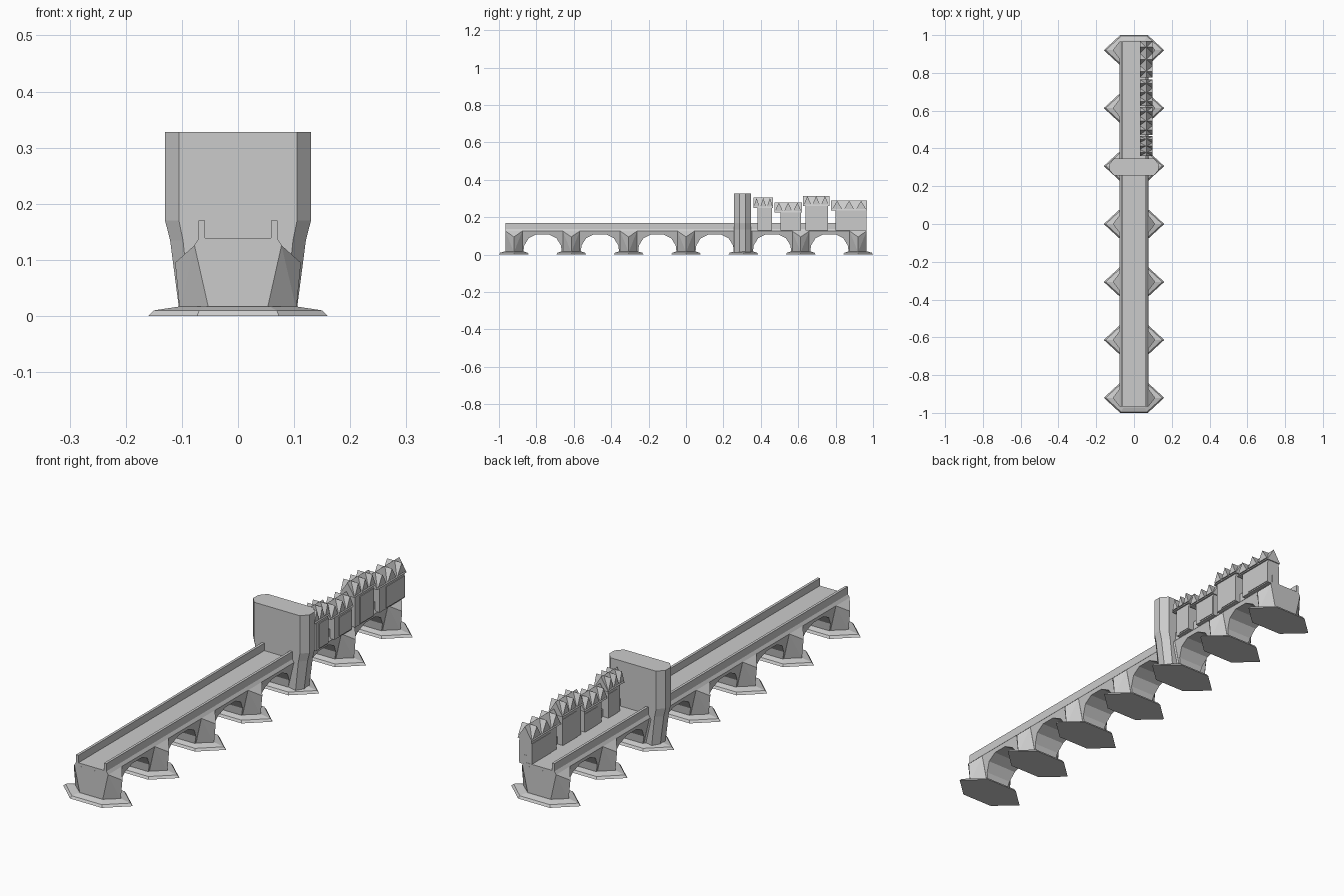
import bpy, bmesh

if "Cube" in bpy.data.objects:
    bpy.data.objects.remove(bpy.data.objects["Cube"])

stone = bpy.data.materials.new("grey stone")
stone.diffuse_color = (0.6, 0.6, 0.6, 1)
stone.use_nodes = True
stone.node_tree.nodes["Principled BSDF"].inputs["Base Color"].default_value = stone.diffuse_color


def finish(name, bm):
    bmesh.ops.recalc_face_normals(bm, faces=bm.faces)
    me = bpy.data.meshes.new(name)
    bm.to_mesh(me)
    bm.free()
    me.materials.append(stone)
    ob = bpy.data.objects.new(name, me)
    bpy.context.collection.objects.link(ob)
    return ob


def loft(name, rings):
    """Join equal-length rings of points and cap both ends."""
    bm = bmesh.new()
    vs = [[bm.verts.new(p) for p in r] for r in rings]
    n = len(vs[0])
    bm.faces.new(vs[0])
    bm.faces.new(vs[-1])
    for a, b in zip(vs, vs[1:]):
        for i in range(n):
            j = (i + 1) % n
            bm.faces.new((a[i], a[j], b[j], b[i]))
    return finish(name, bm)


def hull(name, pts):
    bm = bmesh.new()
    for p in pts:
        bm.verts.new(p)
    bmesh.ops.convex_hull(bm, input=bm.verts)
    return finish(name, bm)


def box(name, x0, x1, y0, y1, z0, z1):
    return hull(name, [(x, y, z) for x in (x0, x1) for y in (y0, y1) for z in (z0, z1)])


def hexagon(cy, flat, tip, hy, z):
    return [(flat, cy - hy, z), (tip, cy, z), (flat, cy + hy, z),
            (-flat, cy + hy, z), (-tip, cy, z), (-flat, cy - hy, z)]


STEP = 0.3067
piers = [(i - 3) * STEP for i in range(7)]
END = 0.965
BOT, TOP = 0.012, 0.126


def half_width(z):  # walls lean outwards as they rise
    return 0.052 + (z - 0.017) * 0.235


# arched body: side outline with six faceted arches
arch = [(-0.103, BOT), (-0.098, 0.05), (-0.074, 0.088), (-0.032, 0.109),
        (0.032, 0.109), (0.074, 0.088), (0.098, 0.05), (0.103, BOT)]
outline = [(-END, TOP), (-END, BOT)]
for a in piers[:-1]:
    outline += [(a + STEP / 2 + y, z) for y, z in arch]
outline += [(END, BOT), (END, TOP)]
loft("arched_body", [[(s * half_width(z), y, z) for y, z in outline] for s in (-1, 1)])

# roadway with parapets
section = [(0.078, TOP), (0.07, 0.138), (0.07, 0.17), (0.059, 0.17), (0.059, 0.139)]
section += [(-x, z) for x, z in reversed(section)]
loft("roadway", [[(x, y, z) for x, z in section] for y in (-END, END)])

# pier feet and pointed cutwaters
for cy in piers:
    loft("pier_foot", [hexagon(cy, 0.073, 0.16, 0.08, 0),
                       hexagon(cy, 0.069, 0.15, 0.074, 0.010),
                       hexagon(cy, 0.056, 0.104, 0.052, 0.017)])
    pts = hexagon(cy, 0.052, 0.104, 0.045, BOT)
    pts += [(s * 0.112, cy, 0.095) for s in (-1, 1)]
    pts += [(sx * half_width(TOP), cy + sy * 0.045, TOP) for sx in (-1, 1) for sy in (-1, 1)]
    hull("cutwater", pts)

# gate tower rising from the fifth pier
gy = 0.302
rings = []
for z, w in ((BOT, 0.105), (0.135, 0.121), (0.17, 0.13), (0.328, 0.13)):
    f = w * 0.81
    q = [(f, -0.045), (w, -0.017), (w, 0.017), (f, 0.045)]
    q += [(-x, y) for x, y in reversed(q)]
    rings.append([(x, gy + y, z) for x, y in q])
loft("gate_tower", rings)

# row of houses on the right side: (roof y0, y1, wall y0, y1, eaves z, ridge z)
houses = [(0.360, 0.466, 0.382, 0.461, 0.250, 0.305),
          (0.472, 0.620, 0.504, 0.615, 0.226, 0.280),
          (0.626, 0.766, 0.638, 0.760, 0.260, 0.315),
          (0.776, 0.968, 0.800, 0.964, 0.235, 0.290)]
XC = 0.065
for y0, y1, w0, w1, ez, rz in houses:
    box("house_wall", 0.036, 0.092, w0, w1, 0.13, ez + 0.005)
    # raised wall panels
    m = w0 + (w1 - w0) * 0.25
    box("wall_panel", 0.034, 0.095, m, w1 - 0.001, 0.135, ez - 0.012)
    # main roof, ridge running along the bridge
    hull("house_roof", [(XC + dx, y, z) for y in (y0, y1)
                        for dx, z in ((-0.033, ez), (0.033, ez), (-0.031, ez + 0.005),
                                      (0.031, ez + 0.005), (0, rz))])
    # three cross gables
    w = (y1 - y0) / 3
    for i in range(3):
        c = y0 + w * (i + 0.5)
        hull("cross_gable", [(XC + dx, c + dy, z) for dx in (-0.034, 0.034)
                             for dy, z in ((-w * 0.42, ez + 0.008), (w * 0.42, ez + 0.008),
                                           (0, rz - 0.002))])
